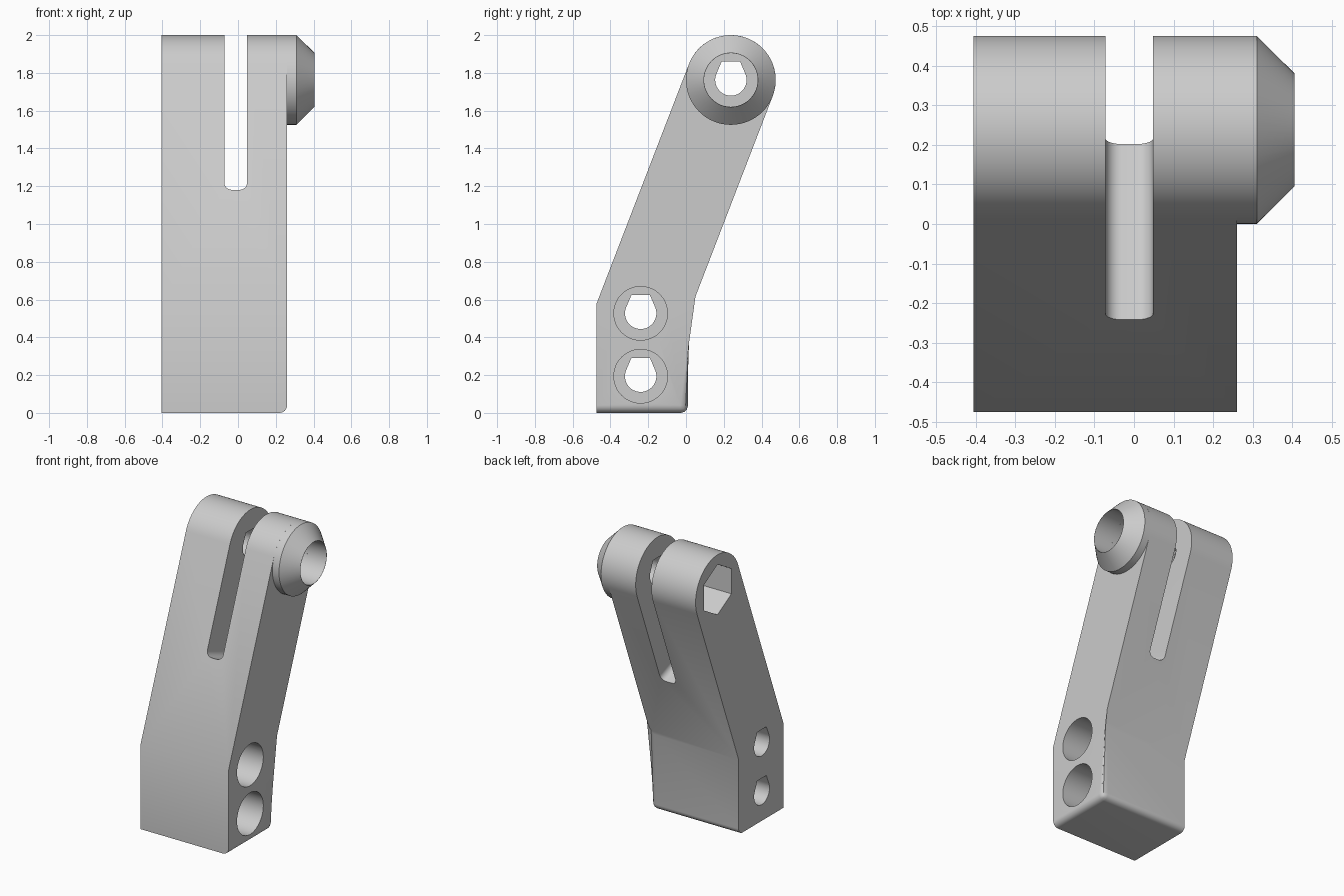
import bpy, bmesh, math
from mathutils import Vector

cube = bpy.data.objects.get("Cube")
if cube:
    bpy.data.objects.remove(cube, do_unlink=True)

grey = bpy.data.materials.new("light grey")
grey.use_nodes = True
colour = (0.6, 0.6, 0.6, 1)
grey.diffuse_color = colour
grey.node_tree.nodes["Principled BSDF"].inputs["Base Color"].default_value = colour

LEFT, RIGHT = 0.26, -0.405          # side faces of the body
SLOT_L, SLOT_R = 0.048, -0.072      # slot walls
HEAD = Vector((0, 0.2375, 1.7625))  # pivot centre
R = 0.2375                          # head radius
BORE = 0.142                        # counterbore radius
TILT = math.radians(68.92)          # arm lean
along = Vector((0, math.cos(TILT), math.sin(TILT)))
across = Vector((0, math.sin(TILT), -math.cos(TILT)))


def arc(cy, cz, r, start, end, n):
    angles = [math.radians(start + (end - start) * i / n) for i in range(n + 1)]
    return [(cy + r * math.cos(a), cz + r * math.sin(a)) for a in angles]


def finish(name, bm):
    bmesh.ops.recalc_face_normals(bm, faces=bm.faces)
    mesh = bpy.data.meshes.new(name)
    bm.to_mesh(mesh)
    bm.free()
    mesh.materials.append(grey)
    ob = bpy.data.objects.new(name, mesh)
    bpy.context.collection.objects.link(ob)
    return ob


def prism(pts, c0, c1, place=lambda a, b, c: (c, a, b)):
    """Extrude a 2D outline from c0 to c1; sideways along x by default."""
    bm = bmesh.new()
    rings = [[bm.verts.new(place(a, b, c)) for a, b in pts] for c in (c0, c1)]
    bm.faces.new(rings[0])
    bm.faces.new(rings[1])
    for i in range(len(pts)):
        j = (i + 1) % len(pts)
        bm.faces.new((rings[0][i], rings[0][j], rings[1][j], rings[1][i]))
    return bm


def activate(ob):
    bpy.ops.object.select_all(action='DESELECT')
    ob.select_set(True)
    bpy.context.view_layer.objects.active = ob


def cut(ob, bm):
    cutter = finish("cutter", bm)
    cutter.hide_render = True
    activate(ob)
    mod = ob.modifiers.new("cut", 'BOOLEAN')
    mod.operation = 'DIFFERENCE'
    mod.solver = 'EXACT'
    mod.object = cutter
    bpy.ops.object.modifier_apply(modifier=mod.name)
    bpy.data.objects.remove(cutter, do_unlink=True)


def teardrop(y, z):
    """Round hole with a narrow flat roof."""
    lower = arc(y, z, 0.083, 156, 384, 36)
    return lower + [(y + 0.049, z + 0.097), (y - 0.049, z + 0.097)]


# Body: upright block with a leaning arm and a round head
BACK = 0.01
tilt_deg = math.degrees(TILT)
head_arc = arc(HEAD.y, HEAD.z, R, tilt_deg - 90, tilt_deg + 90, 40)
low_y, low_z = head_arc[0]
knee = low_z - (low_y - BACK) * math.tan(TILT)
bm = prism([(-0.475, 0), (BACK, 0), (BACK, knee)] + head_arc + [(-0.475, 0.575)],
           RIGHT, LEFT)

# Rounded edges: bottom left, bottom back and the back left upright
def rounded(e):
    mid = (e.verts[0].co + e.verts[1].co) / 2
    on = (abs(mid.x - LEFT) < 1e-4, abs(mid.y - BACK) < 1e-4, abs(mid.z) < 1e-4)
    return sum(on) == 2 and mid.z < knee

bmesh.ops.bevel(bm, geom=[e for e in bm.edges if rounded(e)], offset=0.04,
                segments=6, profile=0.5, affect='EDGES')
body = finish("body", bm)

# Slot, cut square to the arm, with rounded bottom corners
FLOOR, CORNER = -0.715, 0.04
outline = (arc(SLOT_R + CORNER, FLOOR + CORNER, CORNER, 180, 270, 8)
           + arc(SLOT_L - CORNER, FLOOR + CORNER, CORNER, 270, 360, 8)
           + [(SLOT_L, 0.5), (SLOT_R, 0.5)])
cut(body, prism(outline, -0.5, 0.5,
                lambda a, b, c: HEAD + Vector((a, 0, 0)) + along * b + across * c))

# Screw holes: counterbored on the left side
for y, z, depth in ((HEAD.y, HEAD.z, 0.08), (-0.24, 0.527, 0.35), (-0.24, 0.194, 0.35)):
    cut(body, prism(teardrop(y, z), -0.6, 0.6))
    cut(body, prism(arc(y, z, BORE, 0, 352.5, 47), LEFT - depth, 0.6))

# Hexagonal nut pocket on the right side of the head
cut(body, prism(arc(HEAD.y, HEAD.z, 0.172, 30, 330, 5), -0.6, RIGHT + 0.22))

# Chamfered boss around the head counterbore
bm = bmesh.new()
section = [(LEFT, R), (0.31, R), (0.405, BORE + 0.001), (0.405, BORE), (LEFT, BORE)]
loop = [bm.verts.new((x, HEAD.y, HEAD.z + r)) for x, r in section]
edges = [bm.edges.new(pair) for pair in zip(loop, loop[1:])]
bmesh.ops.spin(bm, geom=loop + edges, cent=HEAD, axis=(1, 0, 0),
               angle=math.tau, steps=64, use_merge=True)
bmesh.ops.remove_doubles(bm, verts=bm.verts, dist=1e-5)
boss = finish("boss", bm)

for ob in (body, boss):
    activate(ob)
    bpy.ops.object.shade_smooth_by_angle(angle=math.radians(30))
